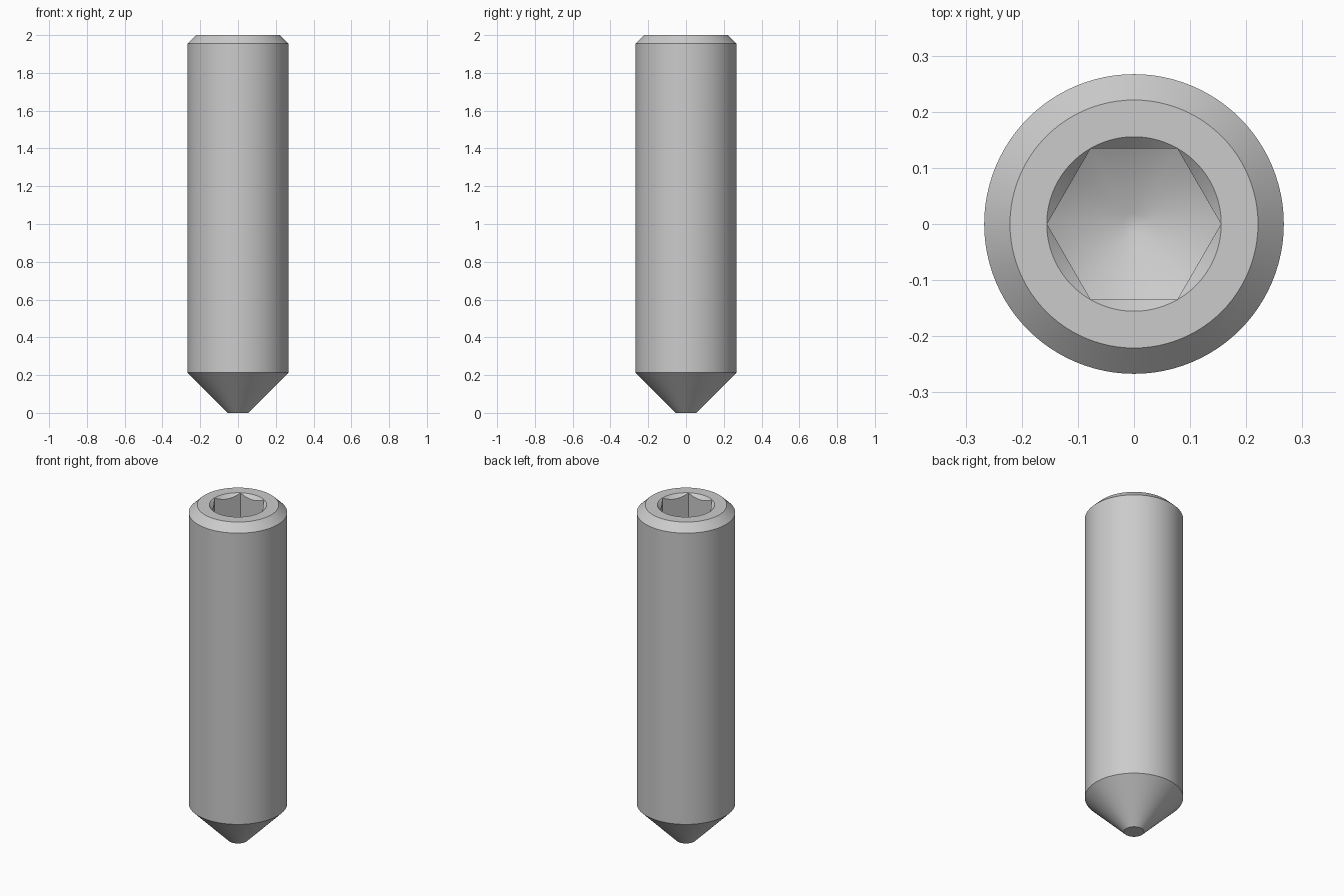
import bpy, bmesh, math

SEGMENTS = 96
BODY_R, RIM_R, TIP_R = 0.267, 0.221, 0.055
SOCKET_R, SOCKET_Z = 0.155, 1.667
SLOPE = math.tan(math.radians(30))

default = bpy.data.objects.get("Cube")
if default:
    bpy.data.objects.remove(default, do_unlink=True)

steel = bpy.data.materials.new("steel_grey")
steel.use_nodes = True
color = (0.6, 0.6, 0.6, 1)
steel.diffuse_color = color
steel.node_tree.nodes["Principled BSDF"].inputs["Base Color"].default_value = color


def lathe(name, profile, sides=SEGMENTS):
    """Closed solid of stacked rings from (radius, z) pairs, bottom to top."""
    bm = bmesh.new()
    rings = []
    for r, z in profile:
        angles = [math.tau * i / sides for i in range(sides)]
        rings.append([bm.verts.new((r * math.cos(a), r * math.sin(a), z)) for a in angles])
    for low, high in zip(rings, rings[1:]):
        for i in range(sides):
            j = (i + 1) % sides
            bm.faces.new((low[i], low[j], high[j], high[i]))
    bm.faces.new(rings[0][::-1])
    bm.faces.new(rings[-1])
    mesh = bpy.data.meshes.new(name)
    bm.to_mesh(mesh)
    bm.free()
    mesh.materials.append(steel)
    obj = bpy.data.objects.new(name, mesh)
    bpy.context.collection.objects.link(obj)
    return obj


def combine(target, tool, operation):
    """Apply a boolean and discard the tool."""
    mod = target.modifiers.new("cut", "BOOLEAN")
    mod.object, mod.operation, mod.solver = tool, operation, "EXACT"
    bpy.context.view_layer.objects.active = target
    bpy.ops.object.modifier_apply(modifier=mod.name)
    bpy.data.objects.remove(tool, do_unlink=True)


# Shank with a conical point and a chamfered rim
screw = lathe("set_screw", [(TIP_R, 0), (BODY_R, 0.213), (BODY_R, 1.955), (RIM_R, 2)])

# Hexagonal socket with a drilled, conical floor
socket = lathe("socket_cutter", [(SOCKET_R, 1.5), (SOCKET_R, 2.1)], sides=6)
drill_r, drill_tip = 0.2, 0.02
floor = SOCKET_Z - SOCKET_R * SLOPE
drill = lathe("drill_shape", [(drill_tip, floor + drill_tip * SLOPE),
                              (drill_r, floor + drill_r * SLOPE), (drill_r, 2.2)])
combine(socket, drill, "INTERSECT")
combine(screw, socket, "DIFFERENCE")

# Countersunk mouth of the socket
sink = lathe("countersink", [(SOCKET_R - 0.0495, 1.95), (SOCKET_R + 0.0505, 2.05)])
combine(screw, sink, "DIFFERENCE")

# Smooth round surfaces, crisp edges
bpy.ops.object.select_all(action="DESELECT")
screw.select_set(True)
bpy.context.view_layer.objects.active = screw
bpy.ops.object.shade_smooth_by_angle(angle=math.radians(32))
